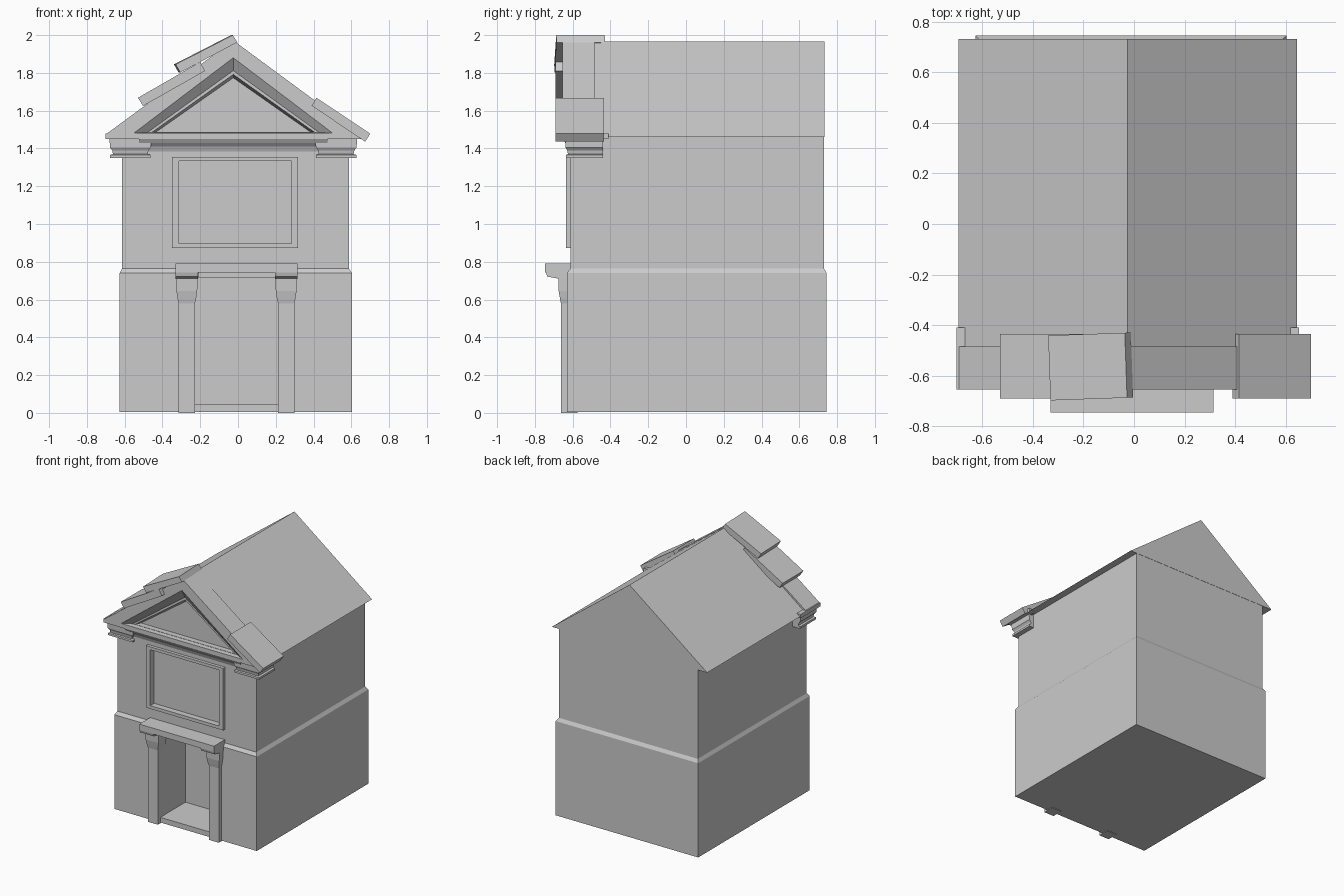
import bpy, bmesh, math
from mathutils import Matrix, Vector

if "Cube" in bpy.data.objects:
    bpy.data.objects.remove(bpy.data.objects["Cube"])

CX = -0.025          # gable centre line
DX = -0.008          # doorway centre line


def loft(name, loops, closed=False):
    """Skin a list of equal-length point loops; cap the ends, or join them when closed."""
    bm = bmesh.new()
    vs = [[bm.verts.new(p) for p in lp] for lp in loops]
    n = len(vs[0])
    pairs = list(zip(vs, vs[1:])) + ([(vs[-1], vs[0])] if closed else [])
    for a, b in pairs:
        for i in range(n):
            j = (i + 1) % n
            bm.faces.new((a[i], a[j], b[j], b[i]))
    if not closed:
        bm.faces.new(vs[0])
        bm.faces.new(vs[-1])
    bmesh.ops.recalc_face_normals(bm, faces=bm.faces)
    me = bpy.data.meshes.new(name)
    bm.to_mesh(me)
    bm.free()
    ob = bpy.data.objects.new(name, me)
    bpy.context.collection.objects.link(ob)
    return ob


def rect(x0, x1, y0, y1, z):
    return [(x0, y0, z), (x1, y0, z), (x1, y1, z), (x0, y1, z)]


def box(name, x0, x1, y0, y1, z0, z1):
    return loft(name, [rect(x0, x1, y0, y1, z0), rect(x0, x1, y0, y1, z1)])


def prism_y(name, pts, y0, y1):
    return loft(name, [[(x, y, z) for x, z in pts] for y in (y0, y1)])


def prism_x(name, pts, x0, x1):
    return loft(name, [[(x, y, z) for y, z in pts] for x in (x0, x1)])


def cut(ob, cutter):
    m = ob.modifiers.new("cut", 'BOOLEAN')
    m.object = cutter
    m.solver = 'EXACT'
    cutter.hide_render = True
    cutter.hide_viewport = True
    cutter.display_type = 'WIRE'


# Walls with a thicker lower storey, doorway and window recesses
walls = loft("walls", [
    rect(-0.627, 0.603, -0.63, 0.745, 0.005),
    rect(-0.627, 0.603, -0.63, 0.745, 0.74),
    rect(-0.613, 0.587, -0.612, 0.73, 0.765),
    rect(-0.613, 0.587, -0.612, 0.73, 1.465)])
cut(walls, box("door_cutter", -0.23, 0.212, -0.8, -0.32, 0.045, 0.72))
cut(walls, box("window_cutter", -0.315, 0.285, -0.8, -0.585, 0.895, 1.335))

# Solid gabled roof
prism_y("roof", [(CX - 0.67, 1.46), (CX + 0.67, 1.46), (CX, 1.966)], -0.5, 0.732)

# Window frame
def xz_rect(x0, x1, z0, z1, y):
    return [(x0, y, z0), (x1, y, z0), (x1, y, z1), (x0, y, z1)]

loft("window_frame", [
    xz_rect(-0.35, 0.317, 0.872, 1.356, -0.60),
    xz_rect(-0.35, 0.317, 0.872, 1.356, -0.636),
    xz_rect(-0.313, 0.283, 0.897, 1.333, -0.636),
    xz_rect(-0.313, 0.283, 0.897, 1.333, -0.60)], closed=True)

# Pediment: raking cornice stepping in to a recessed panel
steps = [(-0.485, 0.67, 1.478, 1.972), (-0.655, 0.67, 1.478, 1.972),
         (-0.655, 0.525, 1.482, 1.88), (-0.618, 0.455, 1.484, 1.812),
         (-0.618, 0.43, 1.486, 1.792), (-0.575, 0.41, 1.486, 1.774)]
loft("pediment", [[(CX - w, y, zb), (CX + w, y, zb), (CX, y, za)]
                  for y, w, zb, za in steps])

# Horizontal cornice with cove and end returns
box("cornice", CX - 0.675, CX + 0.675, -0.655, -0.48, 1.45, 1.479)
prism_x("cornice_cove", [(-0.652, 1.45), (-0.64, 1.43), (-0.622, 1.41),
                         (-0.612, 1.385), (-0.6, 1.385), (-0.6, 1.45)],
        CX - 0.5, CX + 0.5)

for side, tag in ((-1, "left"), (1, "right")):
    xs = sorted((CX + side * 0.635, CX + side * 0.677))
    box("cornice_return_" + tag, xs[0], xs[1], -0.654, -0.41, 1.45, 1.48)
    # Corner capital
    x = CX + side * 0.545
    loft("corner_capital_" + tag, [
        rect(x - hw, x + hw, yf, -0.44, z) for hw, yf, z in (
            (0.107, -0.635, 1.35), (0.107, -0.635, 1.366), (0.092, -0.625, 1.37),
            (0.096, -0.629, 1.39), (0.108, -0.638, 1.405), (0.11, -0.64, 1.452))])
    # Door pillar with flared head
    x = DX + side * 0.263
    loft("door_pillar_" + tag, [
        rect(x - hw, x + hw, yf, -0.575, z) for hw, yf, z in (
            (0.043, -0.662, 0), (0.043, -0.662, 0.58), (0.049, -0.667, 0.605),
            (0.055, -0.674, 0.645), (0.057, -0.676, 0.712))])
    # Sloped bracket between pillar and lintel
    prism_x("lintel_bracket_" + tag,
            [(-0.742, 0.746), (-0.735, 0.722), (-0.672, 0.71), (-0.6, 0.71), (-0.6, 0.746)],
            x - 0.06, x + 0.06)

# Door lintel
box("door_lintel", -0.33, 0.315, -0.746, -0.6, 0.744, 0.79)
box("lintel_soffit", -0.21, 0.195, -0.68, -0.6, 0.715, 0.745)

# Loose coping slabs lying on the rake
prism_y("coping_slab_right", [(0.415, 1.668), (0.70, 1.478), (0.673, 1.436), (0.39, 1.626)],
        -0.69, -0.435)
prism_y("coping_slab_left", [(-0.53, 1.668), (-0.20, 1.858), (-0.175, 1.81), (-0.502, 1.625)],
        -0.69, -0.435)
top = prism_y("coping_slab_top", [(-0.335, 1.845), (-0.032, 2.0), (-0.008, 1.962), (-0.31, 1.802)],
              -0.692, -0.435)
pivot = Vector((-0.17, -0.563, 1.9))
top.data.transform(Matrix.Translation(pivot) @ Matrix.Rotation(math.radians(2), 4, 'Z')
                   @ Matrix.Translation(-pivot))
